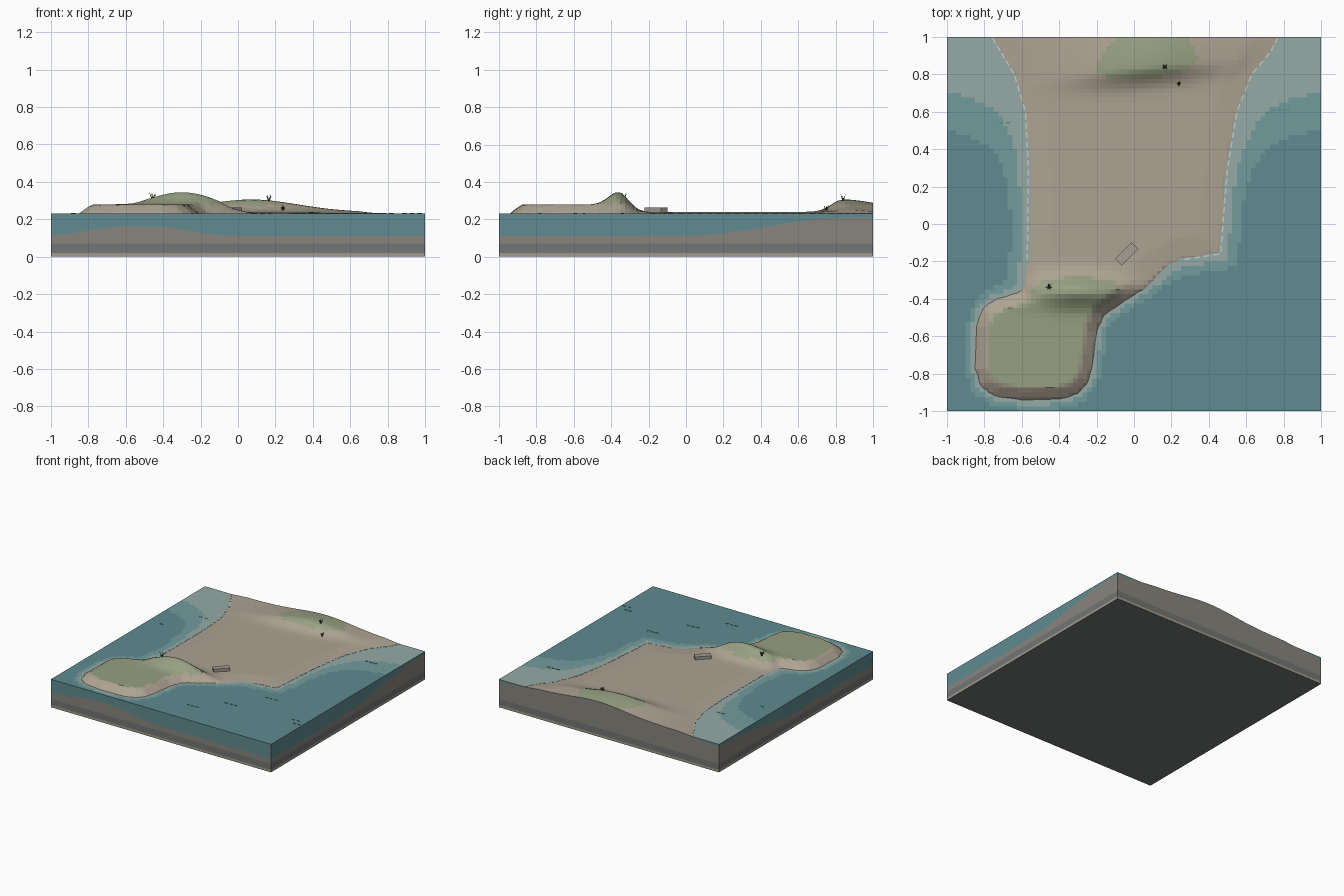
import bpy, bmesh, math, random
from mathutils import Vector, Matrix

if "Cube" in bpy.data.objects:
    bpy.data.objects.remove(bpy.data.objects["Cube"])

random.seed(4)
N, SEA = 80, 0.23

def mat(name, r, g, b):
    m = bpy.data.materials.new(name)
    m.diffuse_color = (r, g, b, 1)
    m.use_nodes = True
    m.node_tree.nodes["Principled BSDF"].inputs["Base Color"].default_value = m.diffuse_color
    return m

SAND = mat("sand", .42, .365, .29)
GRASS = mat("grass", .31, .35, .225)
DEEP = mat("deep_water", .115, .26, .285)
MID = mat("mid_water", .17, .33, .335)
SHALLOW = mat("shallow_water", .30, .40, .38)
EARTH = mat("earth", .25, .235, .21)
ROCK = mat("rock", .17, .18, .18)
BASE = mat("base", .36, .32, .27)
REED = mat("reed", .06, .08, .04)
STONE = mat("stone", .38, .34, .29)
FOAM = mat("foam", .55, .6, .58)

# coastline of the land, seen from above
COAST = [(-.9, 1.3), (-.76, 1), (-.64, .8), (-.58, .6), (-.565, .3), (-.57, -.2), (-.6, -.36),
         (-.74, -.4), (-.81, -.45), (-.845, -.54), (-.85, -.78), (-.82, -.87), (-.75, -.92),
         (-.6, -.945), (-.4, -.94), (-.3, -.91), (-.24, -.84), (-.21, -.7), (-.2, -.58),
         (-.16, -.49), (-.03, -.4), (.07, -.34), (.16, -.24), (.26, -.19), (.465, -.16),
         (.475, 0), (.5, .3), (.55, .6), (.63, .8), (.73, .92), (.77, 1), (.9, 1.3)]

def coast_distance(x, y):
    """Signed distance to the coast, positive on land."""
    best, inside = 9, False
    for (ax, ay), (bx, by) in zip(COAST, COAST[1:] + COAST[:1]):
        dx, dy = bx - ax, by - ay
        t = max(0, min(1, ((x - ax) * dx + (y - ay) * dy) / (dx * dx + dy * dy)))
        best = min(best, math.hypot(x - ax - t * dx, y - ay - t * dy))
        if (ay > y) != (by > y) and x < ax + dx * (y - ay) / dy:
            inside = not inside
    return best if inside else -best

def clamp(v):
    return max(0, min(1, v))

def step(a, b, v):
    t = clamp((v - a) / (b - a))
    return t * t * (3 - 2 * t)

def height(x, y):
    d = coast_distance(x, y)
    if d < 0:
        floor = .11 + .095 * step(.0, .85, y)
        reach = .07 + .07 * step(-.45, -.2, y)
        return floor + (SEA - floor) * math.exp(d / reach)
    headland = 1 - step(-.46, -.27, y)
    h = SEA + .01 * clamp(d / .12) * (1 - headland) + .049 * clamp(d / .065) * headland
    h += .088 * math.exp(-((x + .3) / .24) ** 2 - ((y + .355) / .075) ** 2) * clamp(d / .08)
    v = y - .84 - .1 * (x - .07)
    ridge = math.exp(-(v / (.08 if v < 0 else .28)) ** 2)
    return h + .066 * math.exp(-((x - .07) / .35) ** 2) * ridge * clamp(d / .1)

def make(name, bm, mats, fix=True):
    if fix:
        bmesh.ops.recalc_face_normals(bm, faces=bm.faces)
    me = bpy.data.meshes.new(name)
    bm.to_mesh(me)
    bm.free()
    for m in mats:
        me.materials.append(m)
    ob = bpy.data.objects.new(name, me)
    bpy.context.collection.objects.link(ob)
    return ob

C = [-1 + 2 * i / N for i in range(N + 1)]
H = [[height(x, y) for y in C] for x in C]

def quad(bm, pts, index):
    bm.faces.new([bm.verts.new(p) for p in pts]).material_index = index

# the four outer walls as counter-clockwise lists of grid points
R = range(N + 1)
WALLS = [[(i, 0) for i in R], [(N, j) for j in R],
         [(N - i, N) for i in R], [(0, N - j) for j in R]]

# land block: height field, layered walls and underside
bm = bmesh.new()
for i in range(N):
    for j in range(N):
        ids = [(i, j), (i + 1, j), (i + 1, j + 1), (i, j + 1)]
        mean = sum(H[a][b] for a, b in ids) / 4
        quad(bm, [(C[a], C[b], H[a][b]) for a, b in ids], 1 if mean > .2765 else 0)
for wall in WALLS:
    for (a, b), (c, d) in zip(wall, wall[1:]):
        lo = [0, .02, .07, .11]
        for k in range(4):
            z0 = lo[k]
            t0, t1 = (lo[k + 1],) * 2 if k < 3 else (max(H[a][b], .1101), max(H[c][d], .1101))
            quad(bm, [(C[a], C[b], z0), (C[c], C[d], z0), (C[c], C[d], t1), (C[a], C[b], t0)],
                 (4, 3, 2, 2)[k])
quad(bm, [(-1, -1, 0), (-1, 1, 0), (1, 1, 0), (1, -1, 0)], 3)
bmesh.ops.remove_doubles(bm, verts=bm.verts, dist=1e-5)
make("land", bm, [SAND, GRASS, EARTH, ROCK, BASE], False)

# sea: level surface coloured by depth, with side walls down to the sea floor
bm = bmesh.new()
for i in range(N):
    for j in range(N):
        ids = [(i, j), (i + 1, j), (i + 1, j + 1), (i, j + 1)]
        hs = [H[a][b] for a, b in ids]
        if min(hs) < SEA:
            mean = sum(hs) / 4
            quad(bm, [(C[a], C[b], SEA) for a, b in ids],
                 2 if mean > .2 else 1 if mean > .172 else 0)
for wall in WALLS:
    for (a, b), (c, d) in zip(wall, wall[1:]):
        h0, h1 = min(H[a][b], SEA), min(H[c][d], SEA)
        if min(h0, h1) < SEA - 1e-4:
            quad(bm, [(C[a], C[b], h0), (C[c], C[d], h1), (C[c], C[d], SEA), (C[a], C[b], SEA)], 0)
bmesh.ops.remove_doubles(bm, verts=bm.verts, dist=1e-5)
make("sea", bm, [DEEP, MID, SHALLOW], False)

def box(bm, loc, size, angle=0):
    m = Matrix.Translation(loc) @ Matrix.Rotation(angle, 4, 'Z') @ Matrix.Diagonal((*size, 1))
    bmesh.ops.create_cube(bm, size=1, matrix=m)

# small wave crests
bm = bmesh.new()
for x, y, n in [(-.69, .54, 2), (-.88, .27, 1), (.78, .61, 3), (.54, -.34, 3),
                (.35, -.59, 3), (.13, -.78, 3), (.91, -.545, 2), (.95, -.595, 2)]:
    for k in range(n):
        off = k - (n - 1) / 2
        box(bm, (x + .04 * off, y + .003 * off, SEA + .001), (.026, .007, .003), .1)
make("wave_crests", bm, [DEEP])

# broken foam line along the two open beaches
bm = bmesh.new()
for (ax, ay), (bx, by) in zip(COAST, COAST[1:]):
    length = math.hypot(bx - ax, by - ay)
    if min(ay, by) < -.2 or max(ay, by) > 1:
        continue
    count = max(1, round(length / .05))
    for k in range(count):
        t = (k + .5) / count
        box(bm, (ax + t * (bx - ax), ay + t * (by - ay), SEA + .001), (.032, .008, .003),
            math.atan2(by - ay, bx - ax))
make("foam_line", bm, [FOAM])

# low stone block on the beach
bm = bmesh.new()
box(bm, (-.04, -.16, .249), (.125, .05, .03), math.radians(45))
make("stone_block", bm, [STONE])

# grass tufts on the dunes
bm = bmesh.new()
for x, y, tall in [(-.455, -.335, .045), (.165, .84, .035), (.24, .75, .03)]:
    root = Vector((x, y, height(x, y) - .004))
    for k in range(6):
        a = k * math.tau / 6 + random.uniform(-.3, .3)
        tip = Vector((math.cos(a) * .45, math.sin(a) * .45, 1)) * tall * random.uniform(.75, 1.05)
        m = (Matrix.Translation(root + tip / 2)
             @ tip.to_track_quat('Z', 'Y').to_matrix().to_4x4())
        bmesh.ops.create_cone(bm, cap_ends=True, segments=4, radius1=.004, radius2=.0008,
                              depth=tip.length, matrix=m)
make("grass_tufts", bm, [REED])
